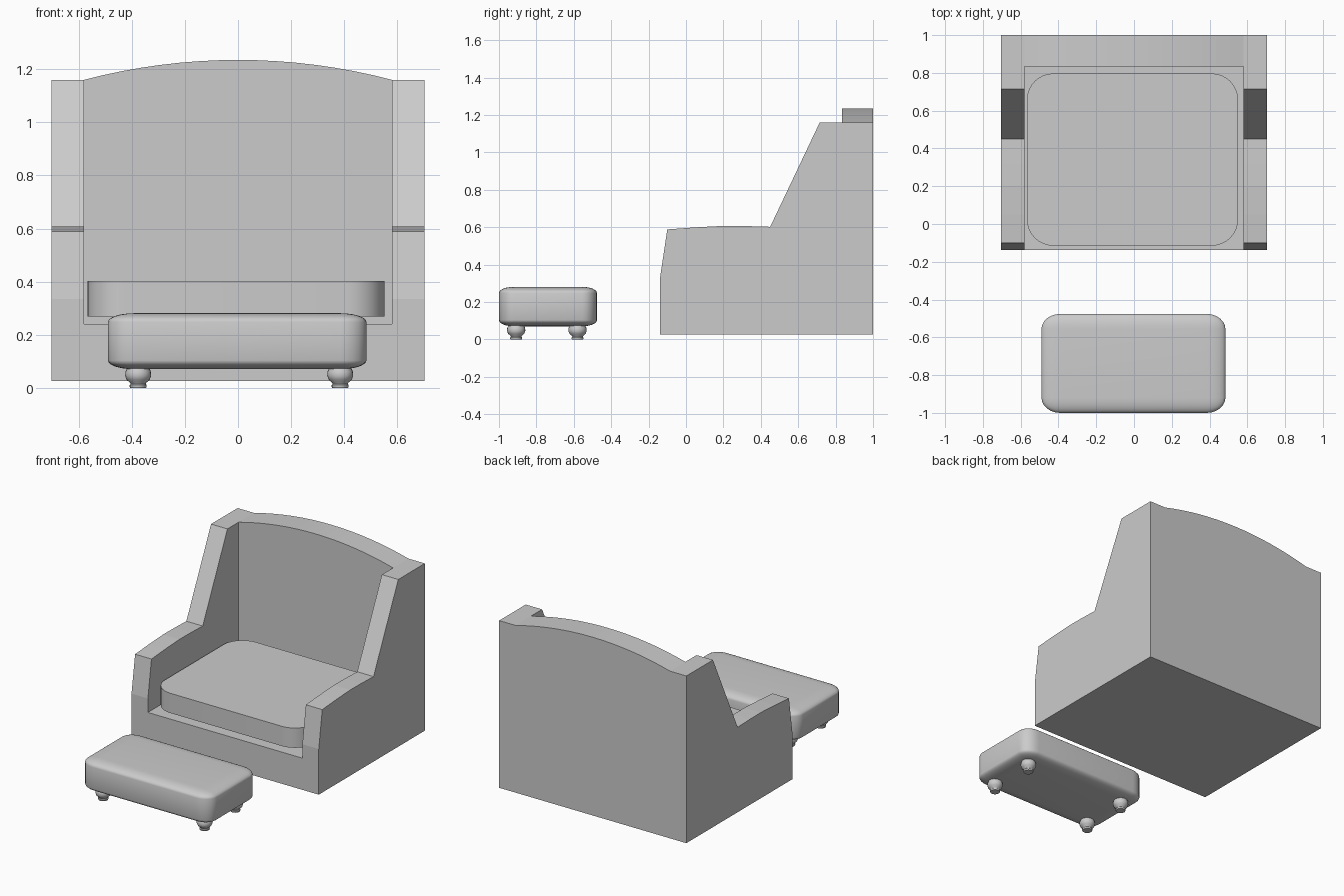
import bpy, bmesh, math
from mathutils import Vector

if "Cube" in bpy.data.objects:
    bpy.data.objects.remove(bpy.data.objects["Cube"])


def add_object(name, bm):
    bmesh.ops.recalc_face_normals(bm, faces=bm.faces)
    me = bpy.data.meshes.new(name)
    bm.to_mesh(me)
    bm.free()
    ob = bpy.data.objects.new(name, me)
    bpy.context.collection.objects.link(ob)
    return ob


def smooth(ob, deg=35):
    bpy.ops.object.select_all(action='DESELECT')
    ob.select_set(True)
    bpy.context.view_layer.objects.active = ob
    bpy.ops.object.shade_smooth_by_angle(angle=math.radians(deg))


def prism(name, points, depth):
    """Extrude a closed 3D outline along the depth vector."""
    bm = bmesh.new()
    face = bm.faces.new([bm.verts.new(p) for p in points])
    ret = bmesh.ops.extrude_face_region(bm, geom=[face])
    verts = [g for g in ret['geom'] if isinstance(g, bmesh.types.BMVert)]
    bmesh.ops.translate(bm, verts=verts, vec=Vector(depth))
    if face.is_valid and not any(len(e.link_faces) > 1 for e in face.edges):
        bm.faces.new([v for v in face.verts])
    return add_object(name, bm)


def rounded_box(name, lo, hi, radius, segments, vertical_only=False):
    """Box from lo to hi, bevelled with a separate radius on each axis."""
    lo, hi, radius = Vector(lo), Vector(hi), Vector(radius)
    bm = bmesh.new()
    bmesh.ops.create_cube(bm, size=1)
    for v in bm.verts:
        v.co = Vector([v.co[i] * (hi[i] - lo[i]) / radius[i] for i in range(3)])
    edges = [e for e in bm.edges if not vertical_only
             or abs(e.verts[0].co.z - e.verts[1].co.z) > 0.01]
    bmesh.ops.bevel(bm, geom=edges, offset=1, segments=segments,
                    profile=0.5, affect='EDGES')
    mid = (lo + hi) / 2
    for v in bm.verts:
        v.co = Vector([v.co[i] * radius[i] + mid[i] for i in range(3)])
    ob = add_object(name, bm)
    smooth(ob)
    return ob


def boolean(ob, cutter, operation):
    mod = ob.modifiers.new(operation.title(), 'BOOLEAN')
    mod.operation = operation
    mod.solver = 'EXACT'
    mod.object = cutter
    cutter.hide_render = True
    cutter.hide_viewport = True


# Chair body: side profile, trimmed to the front outline, then hollowed
side = [(-0.138, 0.025), (1, 0.025), (1, 1.3), (0.715, 1.3), (0.715, 1.16),
        (0.45, 0.602), (0.32, 0.606), (0.2, 0.607), (0.05, 0.599),
        (-0.1, 0.588), (-0.138, 0.335)]
body = prism("chair_body", [(-0.9, y, z) for y, z in side], (1.8, 0, 0))

W, IN, TOP, RISE = 0.703, 0.58, 1.16, 0.075
R = (IN ** 2 + RISE ** 2) / (2 * RISE)
arc = []
for i in range(17):
    x = IN - 2 * IN * i / 16
    arc.append((x, TOP + RISE - R + math.sqrt(R * R - x * x)))
front = [(-W, -0.2), (W, -0.2), (W, TOP)] + arc + [(-W, TOP)]
outline = prism("front_outline_cutter", [(x, -0.5, z) for x, z in front], (0, 2, 0))
boolean(body, outline, 'INTERSECT')

hollow = prism("seat_hollow_cutter",
               [(-IN, -0.5, 0.24), (IN, -0.5, 0.24), (IN, 0.835, 0.24), (-IN, 0.835, 0.24)],
               (0, 0, 1.5))
boolean(body, hollow, 'DIFFERENCE')

# Seat cushion, sharp top and bottom edges
rounded_box("seat_cushion", (-0.567, -0.115, 0.268), (0.551, 0.797, 0.402),
            (0.14, 0.14, 0.14), 8, vertical_only=True)

# Footstool pad
rounded_box("footstool_pad", (-0.49, -1.0, 0.07), (0.484, -0.476, 0.281),
            (0.1, 0.08, 0.033), 6)

# Turned footstool feet
foot = [(0, 0), (0.03, 0), (0.032, 0.004), (0.032, 0.01), (0.028, 0.014),
        (0.031, 0.02), (0.043, 0.03), (0.049, 0.045), (0.048, 0.06), (0.04, 0.08), (0, 0.08)]
for sx, fx in (("left", -0.376), ("right", 0.385)):
    for sy, fy in (("front", -0.908), ("back", -0.58)):
        bm = bmesh.new()
        vs = [bm.verts.new((r, 0, z)) for r, z in foot]
        es = [bm.edges.new(p) for p in zip(vs, vs[1:])]
        bmesh.ops.spin(bm, geom=vs + es, cent=(0, 0, 0), axis=(0, 0, 1),
                       angle=math.tau, steps=20)
        bmesh.ops.remove_doubles(bm, verts=bm.verts, dist=0.0005)
        bmesh.ops.translate(bm, verts=bm.verts, vec=(fx, fy, 0))
        smooth(add_object(f"footstool_foot_{sy}_{sx}", bm))
